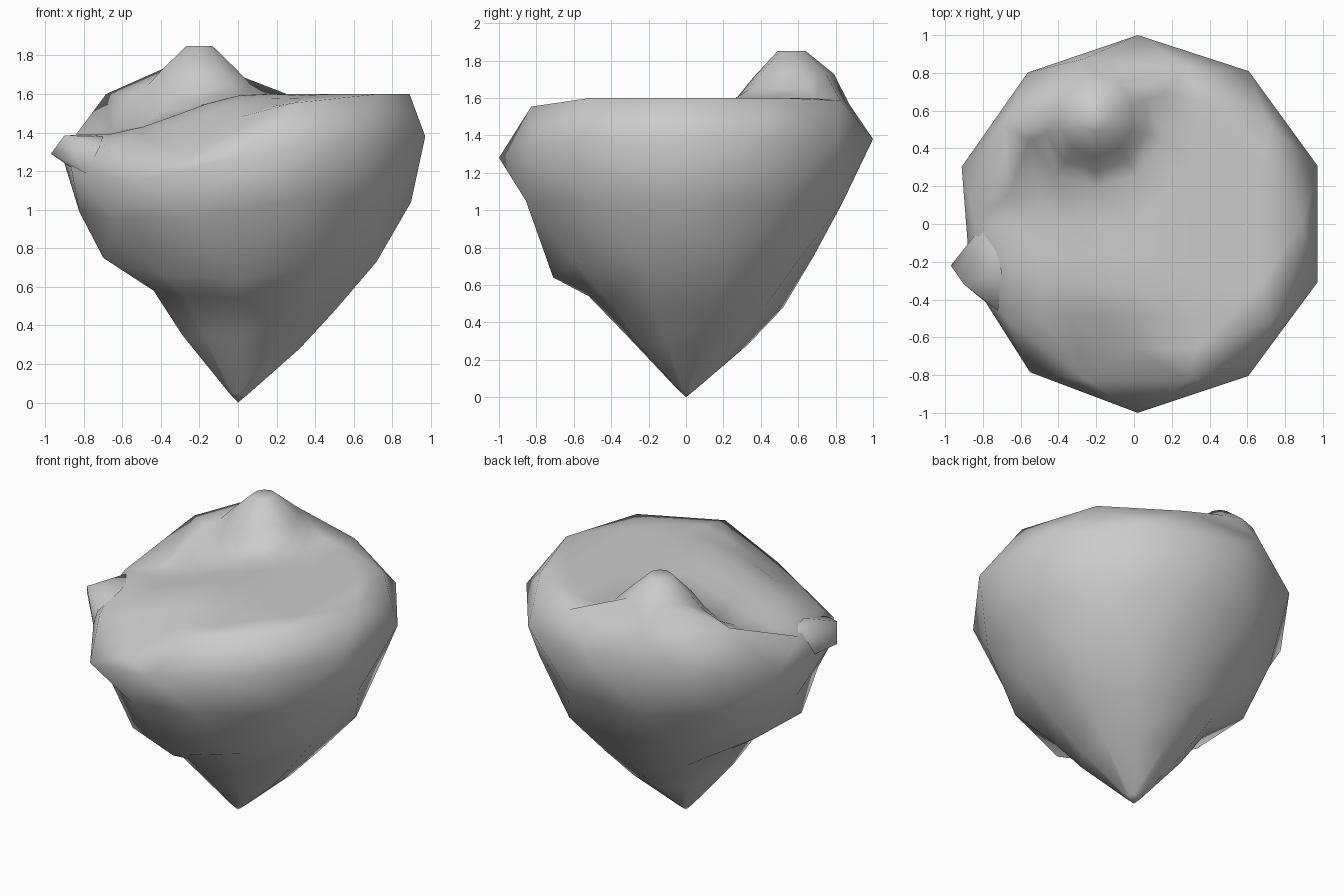
import bpy, math
from mathutils import Vector
from mathutils.geometry import delaunay_2d_cdt

if "Cube" in bpy.data.objects:
    bpy.data.objects.remove(bpy.data.objects["Cube"])

N = 10
CX = 0.02
PEAK = (-0.2, 0.56)


def ramp(a, b, v):
    t = max(0.0, min(1.0, (v - a) / (b - a)))
    return t * t * (3 - 2 * t)


def top_height(x, y, knoll=True):
    # flat plateau, sinking to the left and the front left, with a knoll at the back
    dip = 0.21 * ramp(0.1, -0.72, x) * ramp(0.5, 0.12, y)
    front = 0.25 * ramp(-0.35, -0.82, y) * ramp(0.55, -0.4, x)
    back = 0.04 * ramp(0.78, 0.9, y)
    dy = y - PEAK[1]
    d = math.hypot(x - PEAK[0], dy / (1.15 if dy > 0 else 1))
    bump = 0.0
    profile = [(0, .25), (.07, .25), (.2, .13), (.28, .05), (.37, 0)]
    for (r0, h0), (r1, h1) in zip(profile, profile[1:]):
        if knoll and r0 <= d <= r1:
            bump = h0 + (h1 - h0) * (d - r0) / (r1 - r0)
    return 1.6 - dip - front - back + bump


# (radius, height) rings of the smooth right side and the ledged left side
RIGHT = [(.05, .04), (.33, .28), (.52, .48), (.74, .73), (.88, 1.04), (1.0, 1.38)]
LEFT = [(.05, .05), (.31, .35), (.47, .58), (.72, .70), (.84, .99), (.98, 1.28)]
WEIGHT = [0, 0, 0, .45, 1, 1, 1, .7, .25, 0]
# uneven ledges and overhangs: (ring, corner) -> (radius, height)
LEDGES = {(2, 7): (.52, .54), (3, 7): (.71, .64), (2, 6): (.49, .56), (3, 6): (.69, .66),
          (3, 5): (.75, .75), (3, 4): (.73, .75), (3, 2): (.68, .75), (5, 2): (1, 1.38),
          (4, 6): (.82, .95), (4, 7): (.83, .96), (4, 8): (.9, 1.05),
          (5, 5): (.93, 1.22), (5, 6): (.97, 1.14), (5, 7): (1, 1.28)}


def direction(ring, k):
    # the upper rings are staggered by half a step
    a = math.radians(36 * k + (0 if ring in (4, 6) else 18))
    return math.cos(a), math.sin(a)


# rock sides
verts = [(0, 0, 0)]
faces = []
for i, ((ra, za), (rb, zb)) in enumerate(zip(RIGHT, LEFT)):
    for k, w in enumerate(WEIGHT):
        c, s = direction(i, k)
        r, z = LEDGES.get((i, k), (ra + (rb - ra) * w, za + (zb - za) * w))
        verts.append((CX * r + c * r, s * r, z))

# plateau rim
RIM_R = [.87, .87, .87, .92, .87, .86, .86, .87, .87, .87]
rim = []
for k, r in enumerate(RIM_R):
    c, s = direction(6, k)
    x, y = CX + r * c, r * s
    rim.append((x, y))
    verts.append((x, y, top_height(x, y, False)))

# skin between the rings
faces += [(0, 1 + (k + 1) % N, 1 + k) for k in range(N)]
for i in range(len(RIGHT)):
    a, b = 1 + i * N, 1 + (i + 1) * N
    for k in range(N):
        j = (k + 1) % N
        if i in (3, 5):
            faces += [(a + k - 1 if k else a + N - 1, a + k, b + k), (a + k, b + j, b + k)]
        elif i == 4:
            faces += [(a + k, a + j, b + k), (a + j, b + j, b + k)]
        else:
            faces.append((a + k, a + j, b + j, b + k))


def inside(x, y, limit):
    return all((x - CX) * math.cos(a) + y * math.sin(a) < limit
               for a in (math.radians(36 * k + 18) for k in range(N)))


# plateau points: rings round the knoll, a loose grid elsewhere
pts = [Vector(p) for p in rim] + [Vector(PEAK)]
for r in (.07, .2, .28, .37):
    for k in range(N):
        a = math.radians(36 * k + 18)
        x = PEAK[0] + r * math.cos(a)
        y = PEAK[1] + r * math.sin(a) * (1.15 if math.sin(a) > 0 else 1)
        if inside(x, y, .81):
            pts.append(Vector((x, y)))
for i in range(-5, 6):
    for j in range(-5, 6):
        x, y = i * .165, j * .165
        if inside(x, y, .73) and math.hypot(x - PEAK[0], y - PEAK[1]) > .45:
            pts.append(Vector((x, y)))
out = delaunay_2d_cdt(pts, [], [list(range(N))], 1, 1e-5)
rim_start = 1 + len(RIGHT) * N
index = {}
for n, (p, orig) in enumerate(zip(out[0], out[3])):
    if orig and orig[0] < N:
        index[n] = rim_start + orig[0]
    else:
        index[n] = len(verts)
        verts.append((p.x, p.y, top_height(p.x, p.y)))
faces += [tuple(index[n] for n in f) for f in out[2]]

grey = bpy.data.materials.new("grey stone")
grey.diffuse_color = (.6, .6, .6, 1)
grey.use_nodes = True
grey.node_tree.nodes["Principled BSDF"].inputs["Base Color"].default_value = grey.diffuse_color


def add_part(name, verts, faces):
    mesh = bpy.data.meshes.new(name)
    mesh.from_pydata(verts, [], faces)
    mesh.validate()
    mesh.materials.append(grey)
    for p in mesh.polygons:
        p.use_smooth = True
    mesh.update()
    bpy.context.collection.objects.link(bpy.data.objects.new(name, mesh))


add_part("rock", verts, faces)

# small pointed spur on the left edge
add_part("spur", [(-.97, -.22, 1.29), (-.9, -.32, 1.385), (-.78, .02, 1.39), (-.7, -.25, 1.38),
                  (-.72, -.46, 1.32), (-.79, -.41, 1.19), (-.84, -.24, 1.2), (-.85, -.08, 1.22)],
         [(0, 1, 2), (1, 3, 2), (1, 4, 3), (1, 5, 4), (0, 5, 1), (0, 6, 5), (0, 7, 6), (0, 2, 7)])
